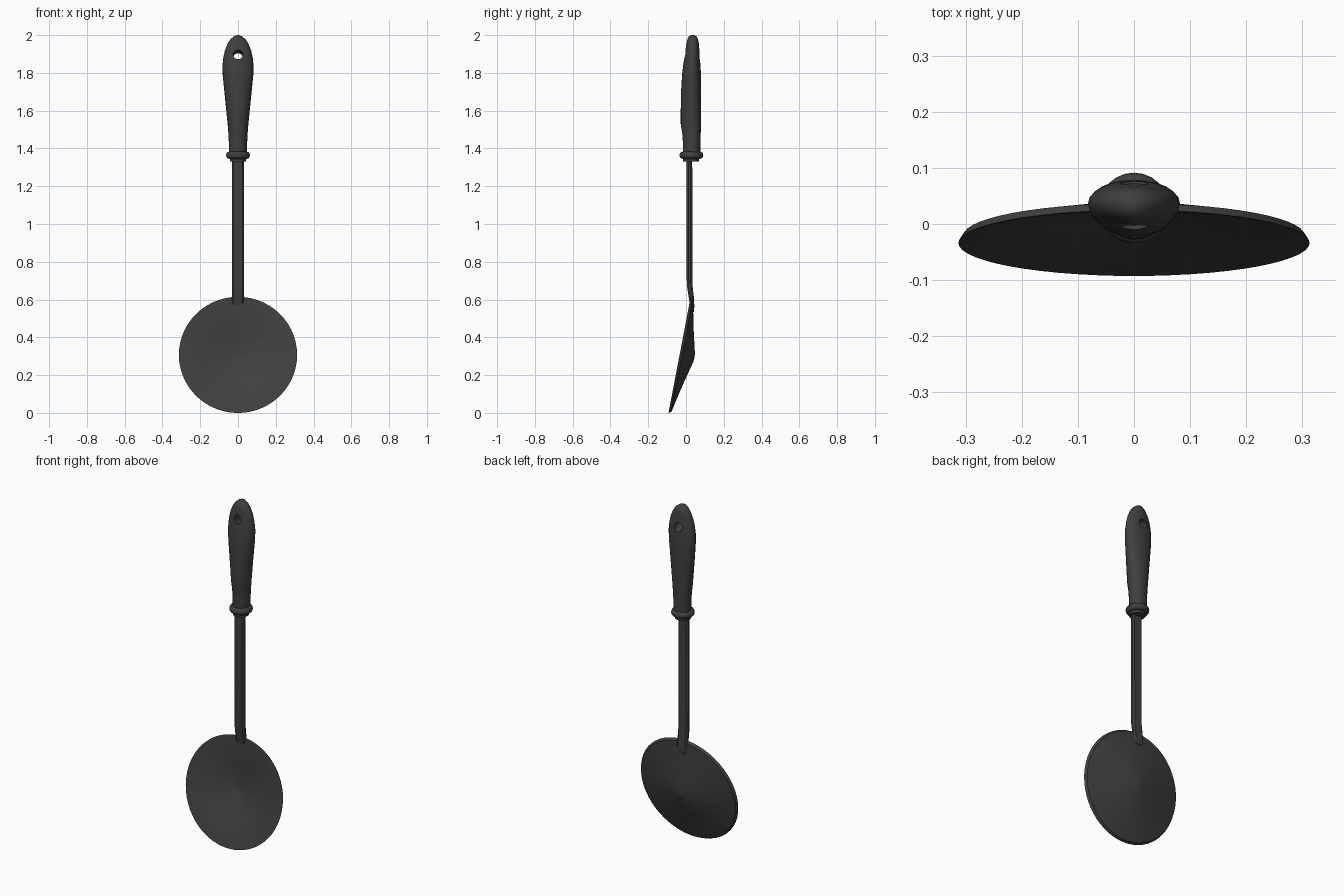
import bpy, bmesh, math
from mathutils import Matrix

cube = bpy.data.objects.get("Cube")
if cube:
    bpy.data.objects.remove(cube, do_unlink=True)

black = bpy.data.materials.new("matte_black")
black.use_nodes = True
black.diffuse_color = (0.05, 0.05, 0.05, 1)
black.node_tree.nodes["Principled BSDF"].inputs["Base Color"].default_value = black.diffuse_color


def finish(name, bm):
    """Turn a bmesh into a named, coloured object."""
    bmesh.ops.remove_doubles(bm, verts=bm.verts, dist=1e-5)
    bmesh.ops.recalc_face_normals(bm, faces=bm.faces)
    mesh = bpy.data.meshes.new(name)
    bm.to_mesh(mesh)
    bm.free()
    mesh.materials.append(black)
    obj = bpy.data.objects.new(name, mesh)
    bpy.context.collection.objects.link(obj)
    return obj


def smooth(obj, degrees):
    bpy.ops.object.select_all(action='DESELECT')
    obj.select_set(True)
    bpy.context.view_layer.objects.active = obj
    bpy.ops.object.shade_smooth_by_angle(angle=math.radians(degrees))


def circle(n):
    return [(math.cos(2 * math.pi * i / n), math.sin(2 * math.pi * i / n)) for i in range(n)]


def loft(name, section, stations, mid=None):
    """Skin a unit section through stations of (z, half width, front y, back y)."""
    bm = bmesh.new()
    rings = []
    for z, w, front, back in stations:
        c = (front + back) / 2 if mid is None else mid
        rings.append([bm.verts.new((u * w, c + v * (back - c if v > 0 else c - front), z))
                      for u, v in section])
    n = len(section)
    for a, b in zip(rings, rings[1:]):
        for i in range(n):
            j = (i + 1) % n
            bm.faces.new((a[i], a[j], b[j], b[i]))
    bm.faces.new(rings[0][::-1])
    bm.faces.new(rings[-1])
    return finish(name, bm)


# Shallow conical dish, spun and then tilted back
bm = bmesh.new()
profile = [(0, -0.08), (0.02, -0.079), (0.15, -0.047), (0.304, -0.014),
           (0.313, 0), (0.307, 0), (0.15, -0.034), (0.02, -0.064), (0, -0.065)]
pts = [bm.verts.new((r, 0, z)) for r, z in profile]
edges = [bm.edges.new(p) for p in zip(pts, pts[1:])]
bmesh.ops.spin(bm, geom=pts + edges, axis=(0, 0, 1), cent=(0, 0, 0),
               angle=2 * math.pi, steps=56, use_merge=True)
bm.transform(Matrix.Translation((0, -0.034, 0.307)) @ Matrix.Rotation(math.radians(79.2), 4, 'X'))
smooth(finish("dish", bm), 35)

# Flat rod with chamfered edges, bent back at its rounded lower tab
chamfered = [(1, -0.4), (1, 0.4), (0.72, 1), (-0.72, 1),
             (-1, 0.4), (-1, -0.4), (-0.72, -1), (0.72, -1)]
rod = loft("rod", chamfered, [
    (0.535, 0.012, 0.034, 0.042), (0.545, 0.024, 0.031, 0.043), (0.565, 0.032, 0.026, 0.044),
    (0.60, 0.032, 0.016, 0.043), (0.68, 0.032, 0.004, 0.034), (1.36, 0.032, 0.003, 0.033)])
smooth(rod, 25)

# Sleeve and rounded collar under the grip
smooth(loft("sleeve", circle(24), [(1.33, 0.043, -0.015, 0.07), (1.36, 0.043, -0.015, 0.07)]), 35)
collar = []
for i in range(9):
    t = math.pi * (i / 8 - 0.5)
    r = 0.046 + 0.017 * math.cos(t)
    collar.append((1.364 + 0.019 * math.sin(t), r, 0.0285 - r, 0.0285 + r))
smooth(loft("collar", circle(24), collar), 50)

# Swelling grip with a finger step on the front
grip = loft("grip", circle(24), [
    (1.37, 0.047, -0.017, 0.077), (1.44, 0.049, -0.017, 0.077), (1.48, 0.051, -0.020, 0.078),
    (1.53, 0.055, -0.028, 0.079), (1.60, 0.062, -0.028, 0.079), (1.70, 0.072, -0.026, 0.079),
    (1.79, 0.081, -0.021, 0.079), (1.84, 0.082, -0.015, 0.077), (1.88, 0.078, -0.009, 0.074),
    (1.92, 0.069, -0.003, 0.071), (1.955, 0.055, 0.002, 0.068), (1.98, 0.038, 0.008, 0.063),
    (1.994, 0.020, 0.016, 0.055), (2.0, 0.006, 0.028, 0.044)], mid=0.037)

# Slanted hanging hole through the grip
bm = bmesh.new()
bmesh.ops.create_cone(bm, cap_ends=True, segments=20, radius1=0.025, radius2=0.025, depth=0.3)
bm.transform(Matrix.Translation((0, 0.033, 1.888)) @ Matrix.Rotation(math.radians(76), 4, 'X'))
cutter = finish("hole_cutter", bm)
cutter.hide_render = True
cut = grip.modifiers.new("hole", 'BOOLEAN')
cut.object = cutter
cut.solver = 'EXACT'
bpy.context.view_layer.objects.active = grip
bpy.ops.object.modifier_apply(modifier=cut.name)
bpy.data.objects.remove(cutter, do_unlink=True)
smooth(grip, 40)
